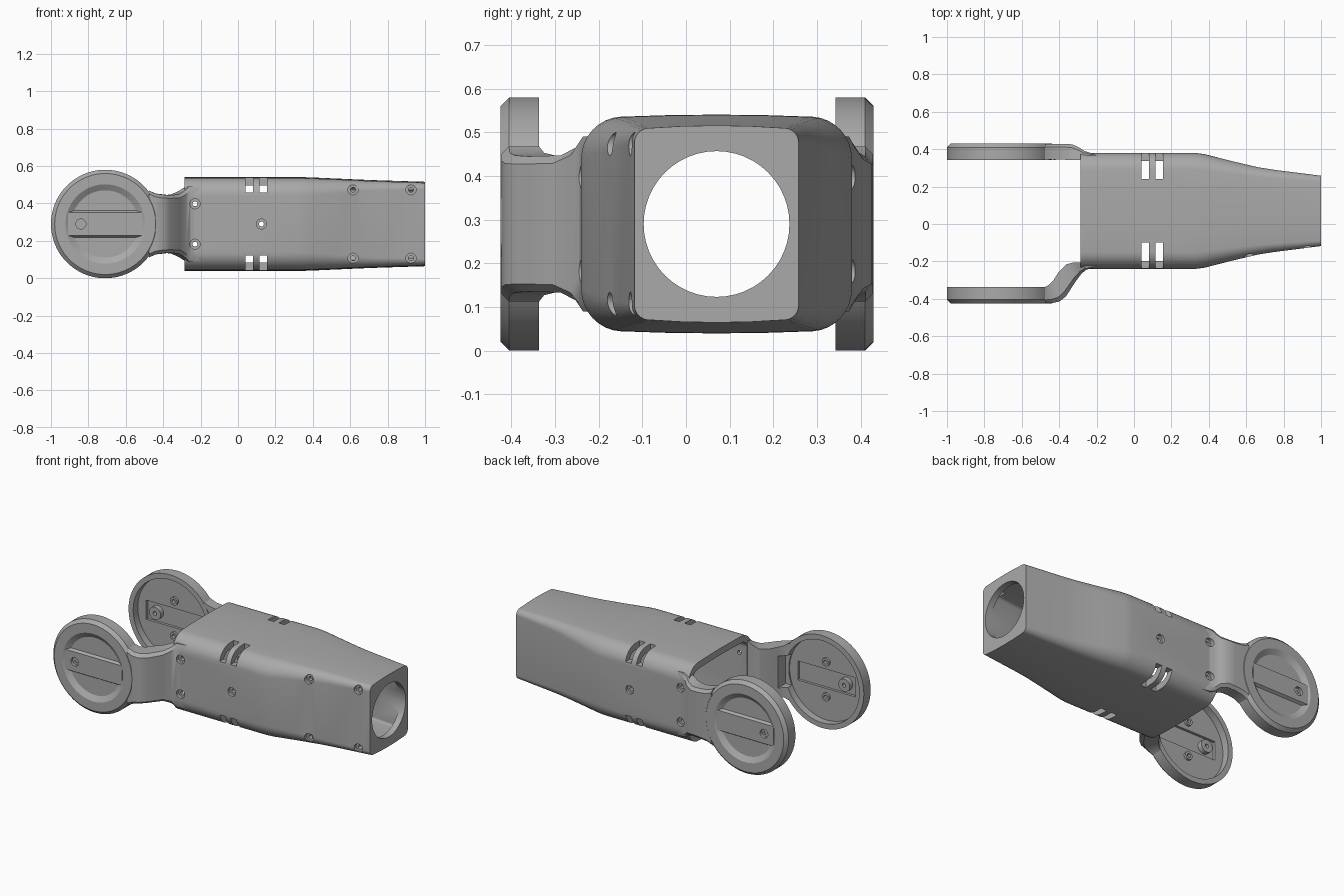
import bpy, bmesh
from math import sin, cos, pi, radians

if "Cube" in bpy.data.objects:
    bpy.data.objects.remove(bpy.data.objects["Cube"])

GREY = (0.4, 0.4, 0.4, 1)
grey = bpy.data.materials.new("plain grey")
grey.use_nodes = True
grey.diffuse_color = GREY
grey.node_tree.nodes["Principled BSDF"].inputs["Base Color"].default_value = GREY

CY, CZ = 0.07, 0.29     # axis of the tube
HX = -0.71              # centre of the hinge discs


def loft(name, rings):
    """Skin a row of equal-sized rings and cap both ends."""
    bm = bmesh.new()
    rows = [[bm.verts.new(p) for p in ring] for ring in rings]
    n = len(rows[0])
    for a, b in zip(rows, rows[1:]):
        for i in range(n):
            j = (i + 1) % n
            bm.faces.new((a[i], a[j], b[j], b[i]))
    bm.faces.new(rows[0])
    bm.faces.new(rows[-1])
    bmesh.ops.recalc_face_normals(bm, faces=bm.faces)
    mesh = bpy.data.meshes.new(name)
    bm.to_mesh(mesh)
    bm.free()
    mesh.materials.append(grey)
    ob = bpy.data.objects.new(name, mesh)
    bpy.context.collection.objects.link(ob)
    return ob


def circle(x, y, z, r, n=64):
    return [(x + r * cos(2 * pi * i / n), y, z + r * sin(2 * pi * i / n)) for i in range(n)]


def rod(x, z, r, y0, y1, n=24):
    return loft("rod", [circle(x, y0, z, r, n), circle(x, y1, z, r, n)])


def box(x0, x1, y0, y1, z0, z1):
    return loft("box", [[(x, y0, z0), (x, y1, z0), (x, y1, z1), (x, y0, z1)] for x in (x0, x1)])


def combine(ob, other, operation="DIFFERENCE"):
    """Apply a boolean and discard the helper."""
    mod = ob.modifiers.new("combine", "BOOLEAN")
    mod.operation, mod.object, mod.solver = operation, other, "EXACT"
    bpy.context.view_layer.objects.active = ob
    bpy.ops.object.modifier_apply(modifier=mod.name)
    bpy.data.objects.remove(other)


def screw(ob, x, z, y, s, through=0.1):
    """Counterbored screw hole in a surface at y that faces s along y."""
    combine(ob, rod(x, z, 0.027, y + s * 0.1, y - s * 0.018))
    combine(ob, rod(x, z, 0.013, y + s * 0.1, y - s * through, 16))


def section(x, w, h, r):
    """Rounded rectangle across the tube, with slightly crowned top and bottom."""
    pts = []
    for k, (sy, sz) in enumerate(((1, 1), (-1, 1), (-1, -1), (1, -1))):
        for i in range(9):
            a = pi / 2 * (k + i / 8)
            pts.append((sy * (w - r) + r * cos(a), sz * (h - r) + r * sin(a)))
        if k in (0, 2):
            y0, z0 = pts[-1]
            pts += [(y0 * (1 - t / 2), z0) for t in (1, 2, 3)]
    return [(x, CY + y, CZ + z * (1 + 0.04 * (1 - (y / w) ** 2))) for y, z in pts]


# Tapered tube body: x, half width, half height, corner radius
STATIONS = [(-0.285, 0.31, 0.241, 0.09), (0.33, 0.31, 0.241, 0.09), (0.38, 0.303, 0.24, 0.088),
            (0.52, 0.267, 0.234, 0.07), (0.66, 0.234, 0.228, 0.053), (0.74, 0.221, 0.225, 0.046),
            (1.0, 0.188, 0.217, 0.03)]
body = loft("tube_body", [section(*s) for s in STATIONS])

# Hollow interior and round mouth
WALL = 0.04
inner = [(x, w - WALL, h - WALL, max(r - WALL, 0.015)) for x, w, h, r in STATIONS]
inner[0] = (-0.4,) + inner[0][1:]
inner[-1] = (0.96,) + inner[-1][1:]
combine(body, loft("cavity", [section(*s) for s in inner]))
mouth = [[(x, CY + u - HX, v) for u, _, v in circle(HX, 0, CZ, 0.167, 48)] for x in (0.8, 1.1)]
combine(body, loft("mouth", mouth))

# Paired vent slots wrapping the four long corners
for x in (0.06, 0.135):
    for sy in (-1, 1):
        for sz in (-1, 1):
            ys = sorted((CY + sy * 0.17, CY + sy * 0.4))
            zs = sorted((CZ + sz * 0.168, CZ + sz * 0.3))
            combine(body, box(x - 0.02, x + 0.02, *ys, *zs))

# Screw holes on the body sides
for s in (-1, 1):
    screw(body, 0.125, CZ, CY + s * 0.31, s)
    for dz in (-0.108, 0.108):
        screw(body, -0.23, CZ + dz, CY + s * 0.31, s)
for x, y in ((0.615, -0.175), (0.925, -0.128)):
    for dz in (-0.183, 0.183):
        screw(body, x, CZ + dz, y, -1)


def make_arm(name, s, face, stations):
    """Hinge disc and bent neck; face is the outer plane, s its direction."""
    def at(d):
        return face - s * d

    profile = [(0.18, 0.02), (0.212, 0), (0.27, 0), (0.29, 0.02), (0.29, 0.088)]
    arm = loft(name, [circle(HX, at(d), CZ, r, 80) for r, d in profile])

    # Neck sections: outer point, inner point, half height
    rings = []
    for ox, oy, ix, iy, h in stations:
        mx, my = ox + (ix - ox) * 0.2, oy + (iy - oy) * 0.2
        upper = [(ox, oy, h - 0.018), (mx, my, h), (ix, iy, h)]
        rings.append([(x, y, CZ + z) for x, y, z in upper]
                     + [(x, y, CZ - z) for x, y, z in reversed(upper)])
    combine(arm, loft("neck", rings), "UNION")

    # Raised bar across the outer recess
    bar = [(0.028, -0.077), (0.004, -0.062), (0.004, 0.062), (0.028, 0.077)]
    combine(arm, loft("bar", [[(HX + x, at(d), CZ + z) for d, z in bar]
                              for x in (-0.198, 0.198)]), "UNION")

    # Cup, neck pocket and groove on the inner side
    combine(arm, rod(HX, CZ, 0.258, at(0.042), at(0.3), 80))
    combine(arm, box(-0.55, -0.43, *sorted((at(0.05), at(0.3))), CZ - 0.1, CZ + 0.1))
    combine(arm, box(HX - 0.2, HX + 0.2, *sorted((at(0.026), at(0.06))), CZ - 0.06, CZ + 0.06))

    # Bosses and screw holes
    for x, dz, r in ((-0.84, 0, 0.04), (HX, 0.11, 0.025), (HX, -0.11, 0.025)):
        combine(arm, rod(x, CZ + dz, r, at(0.024), at(0.056)), "UNION")
        combine(arm, rod(x, CZ + dz, 0.012, at(0.03), at(0.1), 16))
    screw(arm, -0.84, CZ, at(0.004), s, 0.022)
    for dz in (-0.108, 0.108):
        screw(arm, -0.23, CZ + dz, CY + s * 0.31, s)
    return arm


right_arm = make_arm("right_hinge_arm", -1, -0.425, [
    (-0.475, -0.423, -0.475, -0.337, 0.178), (-0.44, -0.423, -0.455, -0.325, 0.163),
    (-0.4, -0.415, -0.43, -0.3, 0.157), (-0.365, -0.388, -0.405, -0.26, 0.155),
    (-0.31, -0.305, -0.36, -0.215, 0.157), (-0.28, -0.265, -0.32, -0.205, 0.175),
    (-0.255, -0.244, -0.28, -0.205, 0.2), (-0.19, -0.23, -0.19, -0.206, 0.2)])
left_arm = make_arm("left_hinge_arm", 1, 0.43, [
    (-0.475, 0.428, -0.475, 0.342, 0.178), (-0.44, 0.428, -0.44, 0.345, 0.163),
    (-0.38, 0.428, -0.39, 0.345, 0.156), (-0.33, 0.426, -0.35, 0.342, 0.155),
    (-0.29, 0.407, -0.32, 0.342, 0.165), (-0.265, 0.39, -0.29, 0.342, 0.188),
    (-0.235, 0.381, -0.26, 0.344, 0.2), (-0.19, 0.37, -0.19, 0.345, 0.2)])

# Smooth shading with crisp edges
bpy.ops.object.select_all(action="DESELECT")
for ob in (body, right_arm, left_arm):
    ob.select_set(True)
bpy.context.view_layer.objects.active = body
bpy.ops.object.shade_smooth_by_angle(angle=radians(28))
